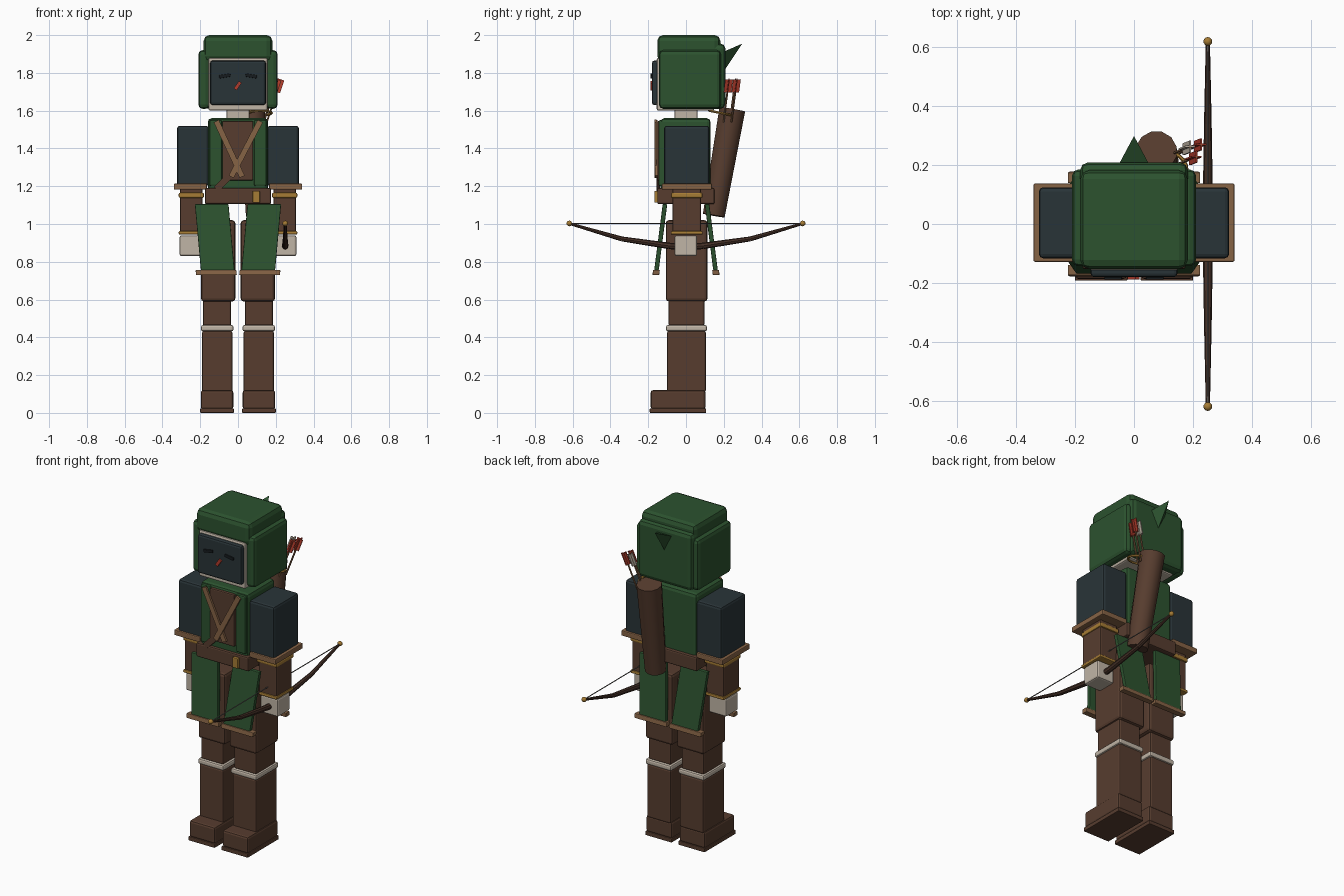
import bpy, bmesh, math
from mathutils import Vector, Matrix

if "Cube" in bpy.data.objects:
    bpy.data.objects.remove(bpy.data.objects["Cube"])


def material(name, rgb):
    m = bpy.data.materials.new(name)
    m.diffuse_color = (*rgb, 1)
    m.use_nodes = True
    m.node_tree.nodes["Principled BSDF"].inputs["Base Color"].default_value = m.diffuse_color
    return m


GREEN = material("forest green", (0.025, 0.085, 0.028))
BROWN = material("leather brown", (0.095, 0.046, 0.028))
SLATE = material("dark slate", (0.022, 0.034, 0.039))
TAN = material("tan leather", (0.24, 0.125, 0.06))
GOLD = material("brass", (0.38, 0.20, 0.035))
CREAM = material("cream", (0.53, 0.46, 0.38))
RED = material("red", (0.45, 0.045, 0.025))
WOOD = material("dark wood", (0.06, 0.03, 0.02))
CORD = material("grey cord", (0.17, 0.16, 0.15))
BLACK = material("black", (0.008, 0.011, 0.013))


def finish(name, bm, mat, bevel=0.0, mirror=False, smooth=False):
    bmesh.ops.recalc_face_normals(bm, faces=bm.faces)
    me = bpy.data.meshes.new(name)
    bm.to_mesh(me)
    bm.free()
    me.materials.append(mat)
    ob = bpy.data.objects.new(name, me)
    bpy.context.collection.objects.link(ob)
    if bevel:
        mod = ob.modifiers.new("Bevel", 'BEVEL')
        mod.width, mod.segments = bevel, 2
    if mirror:
        ob.modifiers.new("Mirror", 'MIRROR')
    if smooth:
        bpy.context.view_layer.objects.active = ob
        ob.select_set(True)
        bpy.ops.object.shade_smooth_by_angle(angle=math.radians(40))
        ob.select_set(False)
    return ob


def box(name, x, y, z, mat, bevel=0.008, mirror=False, warp=None):
    """Box from axis ranges, optionally mirrored in x or warped per vertex."""
    bm = bmesh.new()
    bmesh.ops.create_cube(bm, size=1)
    for v in bm.verts:
        v.co = Vector(r[0] if c < 0 else r[1] for c, r in zip(v.co, (x, y, z)))
        if warp:
            v.co = warp(v.co)
    return finish(name, bm, mat, bevel, mirror)


def bar(name, a, b, width, depth, mat, bevel=0.0, mirror=False):
    """Flat strip from a to b in the xz direction, with its depth along y."""
    a, b = Vector(a), Vector(b)
    d = (b - a).normalized()
    rot = Matrix((d.cross(Vector((0, 1, 0))).normalized(), (0, 1, 0), d)).transposed()
    bm = bmesh.new()
    bmesh.ops.create_cube(bm, size=1)
    for v in bm.verts:
        s = Vector((v.co.x * width, v.co.y * depth, v.co.z * (b - a).length))
        v.co = rot @ s + (a + b) / 2
    return finish(name, bm, mat, bevel, mirror)


def rod(name, a, b, r1, r2, mat, sides=8, smooth=False):
    a, b = Vector(a), Vector(b)
    bm = bmesh.new()
    rot = (b - a).to_track_quat('Z', 'Y').to_matrix().to_4x4()
    bmesh.ops.create_cone(bm, cap_ends=True, segments=sides, radius1=r1, radius2=r2,
                          depth=(b - a).length,
                          matrix=Matrix.Translation((a + b) / 2) @ rot)
    return finish(name, bm, mat, smooth=smooth)


# Boots and legs
box("boot", (.025, .197), (-.187, .103), (.02, .12), BROWN, .012, True)
box("sole", (.022, .2), (-.192, .107), (0, .024), BROWN, .004, True)
box("shin", (.03, .19), (-.1, .105), (.11, .435), BROWN, .01, True)
box("boot_cuff", (.024, .196), (-.106, .111), (.432, .465), CREAM, .01, True)
box("knee", (.036, .186), (-.092, .097), (.46, .60), BROWN, .01, True)
box("thigh", (.014, .196), (-.107, .114), (.59, 1.02), BROWN, .016, True)

# Skirt panels with hems, leaning outward front and back
for side, label in ((-1, "front"), (1, "back")):
    def lean(p):
        t = (1.1 - p.z) / 0.35
        return Vector((p.x - .032 * t, side * (p.y + .045 * t), p.z))
    box(label + "_skirt_panel", (.05, .228), (.1, .124), (.755, 1.105), GREEN, .004, True, lean)
    box(label + "_skirt_hem", (.04, .256), (.094, .13), (.73, .757), TAN, .004, True, lean)

# Torso, belt and chest leather
box("torso", (-.16, .16), (-.135, .13), (1.15, 1.56), GREEN, .02)
box("vest_front", (.085, .15), (-.145, -.12), (1.2, 1.55), GREEN, .008, True)
box("belt", (-.175, .175), (-.152, .15), (1.105, 1.19), BROWN, .008)
box("buckle", (.078, .116), (-.168, -.148), (1.113, 1.175), GOLD, .004)
box("chest_panel", (-.083, .08), (-.152, -.13), (1.23, 1.545), BROWN, .006)
bar("lower_strap", (-.02, -.146, 1.28), (-.115, -.146, 1.185), .035, .018, BROWN)
bar("chest_strap_a", (-.115, -.158, 1.545), (.022, -.158, 1.25), .03, .012, TAN)
bar("chest_strap_b", (.118, -.162, 1.545), (-.036, -.162, 1.25), .03, .012, TAN)
box("neck", (-.06, .06), (-.06, .06), (1.54, 1.62), CREAM, .004)

# Arms
box("sleeve", (.155, .322), (-.116, .124), (1.2, 1.52), SLATE, .014, True)
box("sleeve_trim", (.165, .34), (-.128, .137), (1.182, 1.214), TAN, .005, True)
box("forearm", (.188, .308), (-.072, .08), (.945, 1.19), BROWN, .008, True)
box("upper_bracer_band", (.18, .314), (-.08, .088), (1.138, 1.166), GOLD, .008, True)
box("lower_bracer_band", (.18, .314), (-.08, .088), (.944, .962), GOLD, .006, True)
box("hand", (.192, .309), (-.06, .058), (.83, .94), CREAM, .01, True)

# Head and hood
box("head", (-.156, .156), (-.155, .15), (1.6, 1.88), CREAM, .01)
box("face_mask", (-.147, .147), (-.18, -.14), (1.63, 1.865), SLATE, .012)
bar("eye", (.04, -.184, 1.789), (.1, -.184, 1.779), .018, .009, BLACK, .003, True)
bar("face_mark", (.012, -.184, 1.752), (-.015, -.184, 1.713), .018, .009, RED)
box("hood_top", (-.182, .182), (-.152, .182), (1.86, 2.0), GREEN, .03)
box("hood_side", (.15, .21), (-.143, .185), (1.61, 1.92), GREEN, .022, True)
box("hood_back", (-.182, .182), (.12, .208), (1.61, 1.955), GREEN, .025)
bm = bmesh.new()
tip = [bm.verts.new(c) for c in ((-.055, .195, 1.91), (.055, .195, 1.91),
                                 (0, .195, 1.80), (0, .298, 1.955))]
for i, j, k in ((0, 1, 2), (0, 1, 3), (1, 2, 3), (2, 0, 3)):
    bm.faces.new((tip[i], tip[j], tip[k]))
finish("hood_tip", bm, GREEN)

# Quiver with a brass rim ring and three arrows
q_low, q_top = Vector((.1, .147, 1.045)), Vector((.075, .245, 1.607))
rod("quiver", q_low, q_top, .06, .071, BROWN, 12, True)
bm = bmesh.new()
tilt = Matrix.Translation((.118, .182, 1.588)) @ Matrix.Rotation(-.2, 4, 'X')
loops = [[bm.verts.new(tilt @ Vector(((.06 + .007 * math.cos(v)) * math.cos(u),
                                      (.06 + .007 * math.cos(v)) * math.sin(u),
                                      .007 * math.sin(v))))
          for v in (math.tau * j / 6 for j in range(6))]
         for u in (math.tau * i / 20 for i in range(20))]
for i in range(20):
    for j in range(6):
        n, k = loops[(i + 1) % 20], (j + 1) % 6
        bm.faces.new((loops[i][j], n[j], n[k], loops[i][k]))
finish("quiver_rim", bm, GOLD, smooth=True)
for x, y, mat in ((.228, .27, RED), (.212, .228, RED), (.19, .262, CREAM)):
    top = Vector((x, y, 1.765))
    base = Vector((x - .075, y - .03, 1.54))
    rod("arrow_shaft", base, top, .005, .005, TAN, 6)
    mid = top.lerp(base, .16)
    bar("arrow_feather_flat", top.lerp(base, .3), top, .036, .006, mat)
    bar("arrow_feather_deep", top.lerp(base, .3), top, .006, .04, mat)

# Bow held level in one hand: tapered limbs, grip, tips and string
limb = [(0, .878, .017), (.09, .884, .017), (.34, .921, .013), (.62, 1.003, .007)]
for s in (-1, 1):
    for (y0, z0, r0), (y1, z1, r1) in zip(limb, limb[1:]):
        rod("bow_limb", (.25, s * y0, z0), (.25, s * y1, z1), r0, r1, WOOD, 8, True)
    bm = bmesh.new()
    bmesh.ops.create_icosphere(bm, subdivisions=2, radius=.015,
                               matrix=Matrix.Translation((.25, s * .618, 1.003)))
    finish("bow_tip", bm, GOLD, smooth=True)
rod("bow_string", (.25, -.615, 1.003), (.25, .615, 1.003), .003, .003, CORD, 6)
